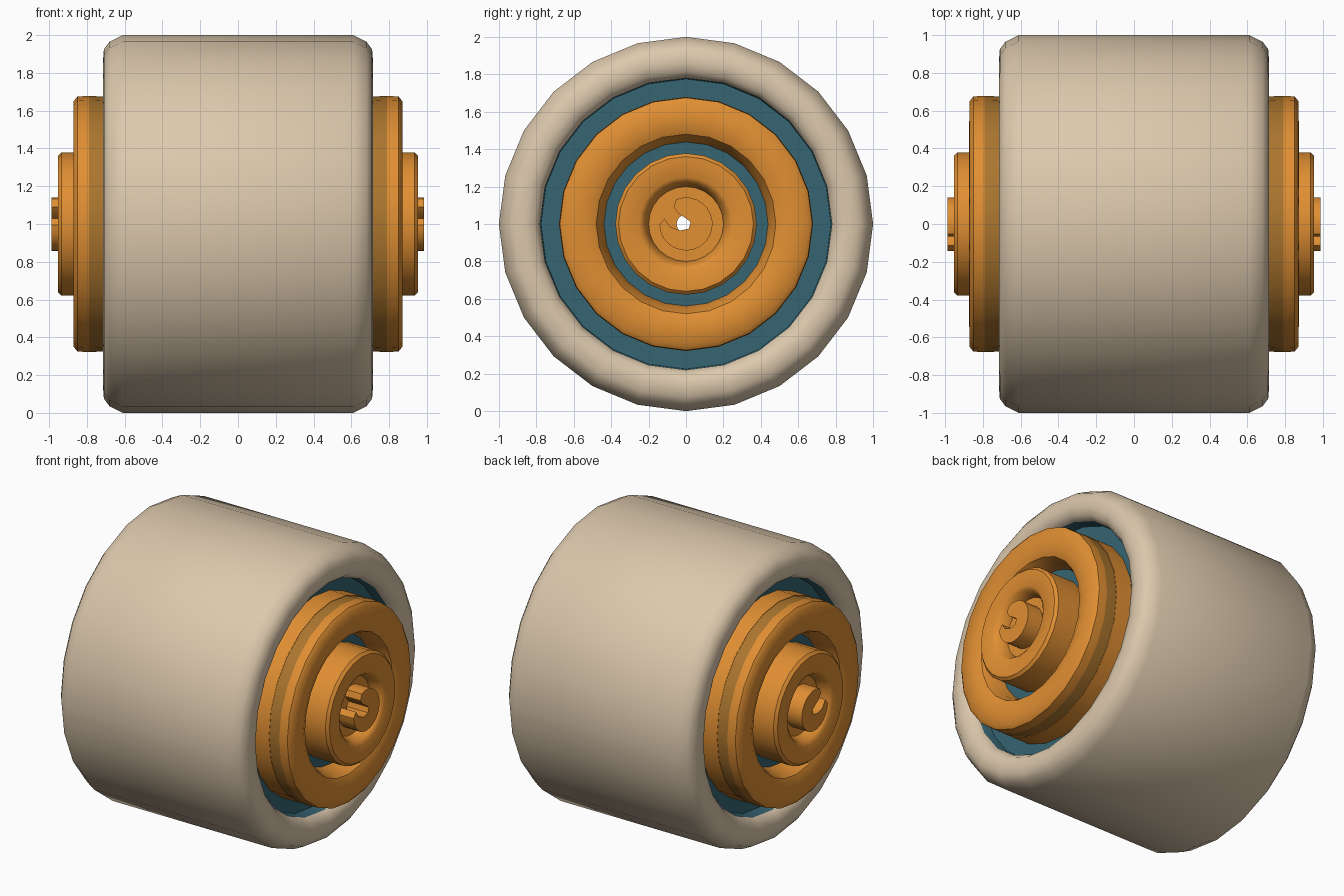
import bpy, bmesh, math

if "Cube" in bpy.data.objects:
    bpy.data.objects.remove(bpy.data.objects["Cube"])

SEG = 24      # sides of every round part
CZ = 1.0      # height of the roll axis


def mat(name, c):
    m = bpy.data.materials.new(name)
    m.diffuse_color = (*[(v / 255) ** 2.2 for v in c], 1)
    m.use_nodes = True
    m.node_tree.nodes["Principled BSDF"].inputs["Base Color"].default_value = m.diffuse_color
    return m


BEIGE = mat("beige_wrap", (219, 199, 171))
TEAL = mat("teal_lining", (56, 101, 114))
ORANGE = mat("orange_roll", (224, 142, 54))
BROWN = mat("brown_band", (170, 117, 50))


def finish(bm, name, mats, angle=38):
    bmesh.ops.recalc_face_normals(bm, faces=bm.faces)
    me = bpy.data.meshes.new(name)
    bm.to_mesh(me)
    bm.free()
    for m in mats:
        me.materials.append(m)
    ob = bpy.data.objects.new(name, me)
    bpy.context.collection.objects.link(ob)
    bpy.ops.object.select_all(action='DESELECT')
    ob.select_set(True)
    bpy.context.view_layer.objects.active = ob
    bpy.ops.object.shade_smooth_by_angle(angle=math.radians(angle))
    return ob


def lathe(name, half, mats, slots=None):
    """Spin a closed (x, r) loop around the x axis; 'half' is mirrored in x.
    slots[i] is the material of the strip after half point i."""
    slots = slots or [0] * (len(half) - 1)
    loop = half + [(-x, r) for x, r in reversed(half)]
    strip = slots + [slots[-1]] + slots[::-1] + [slots[0]]
    bm = bmesh.new()
    rings = []
    for k in range(SEG):
        a = 2 * math.pi * k / SEG
        rings.append([bm.verts.new((x, r * math.sin(a), CZ + r * math.cos(a))) for x, r in loop])
    n = len(loop)
    for k in range(SEG):
        A, B = rings[k], rings[(k + 1) % SEG]
        for i in range(n):
            j = (i + 1) % n
            bm.faces.new((A[i], A[j], B[j], B[i])).material_index = strip[i]
    return finish(bm, name, mats)


# outer wrap with rounded rims and a teal inner lining
lathe("outer_wrap",
      [(0.61, 1.0), (0.68, 0.965), (0.71, 0.925), (0.715, 0.86), (0.70, 0.81), (0.66, 0.78), (0.50, 0.77)],
      [BEIGE, TEAL], [0, 0, 0, 0, 0, 1])

# teal layer that closes the gap behind the orange roll
lathe("teal_layer", [(0.58, 0.79), (0.58, 0.60)], [TEAL])

# large orange roll with a brown band near each end
lathe("large_roll",
      [(0.715, 0.675), (0.79, 0.678), (0.85, 0.675), (0.87, 0.65), (0.872, 0.53),
       (0.85, 0.48), (0.80, 0.455), (0.68, 0.43)],
      [ORANGE, BROWN], [1, 0, 0, 0, 0, 0, 0]).data.update()
# orange again over the middle, hidden inside the wrap
lathe("large_roll_middle", [(0.712, 0.679), (0.70, 0.64)], [ORANGE])

# teal strip at the bottom of the groove
lathe("groove_lining", [(0.72, 0.46), (0.72, 0.36)], [TEAL])

# middle orange coil
lathe("middle_coil",
      [(0.935, 0.378), (0.953, 0.36), (0.953, 0.25), (0.935, 0.225), (0.87, 0.20)], [ORANGE])

# floor between the coil and the core
lathe("coil_floor", [(0.87, 0.21), (0.87, 0.05)], [ORANGE])

# curled core: round outline with a hooked slit, running right through
pts = []
for k in range(20):
    a = math.radians(112 - 290 * k / 19)
    pts.append((0.142 * math.cos(a), CZ + 0.142 * math.sin(a)))
pts += [(-0.115, 1.03), (-0.085, 0.985), (-0.03, 0.965), (0.015, 0.975),
        (0.025, 1.01), (0.0, 1.03), (-0.04, 1.055), (-0.066, 1.09)]
bm = bmesh.new()
cap = bm.faces.new([bm.verts.new((-0.988, y, z)) for y, z in pts])
ext = bmesh.ops.extrude_face_region(bm, geom=[cap], use_keep_orig=True)
verts = [g for g in ext["geom"] if isinstance(g, bmesh.types.BMVert)]
bmesh.ops.translate(bm, verts=verts, vec=(1.974, 0, 0))
finish(bm, "curled_core", [ORANGE])
